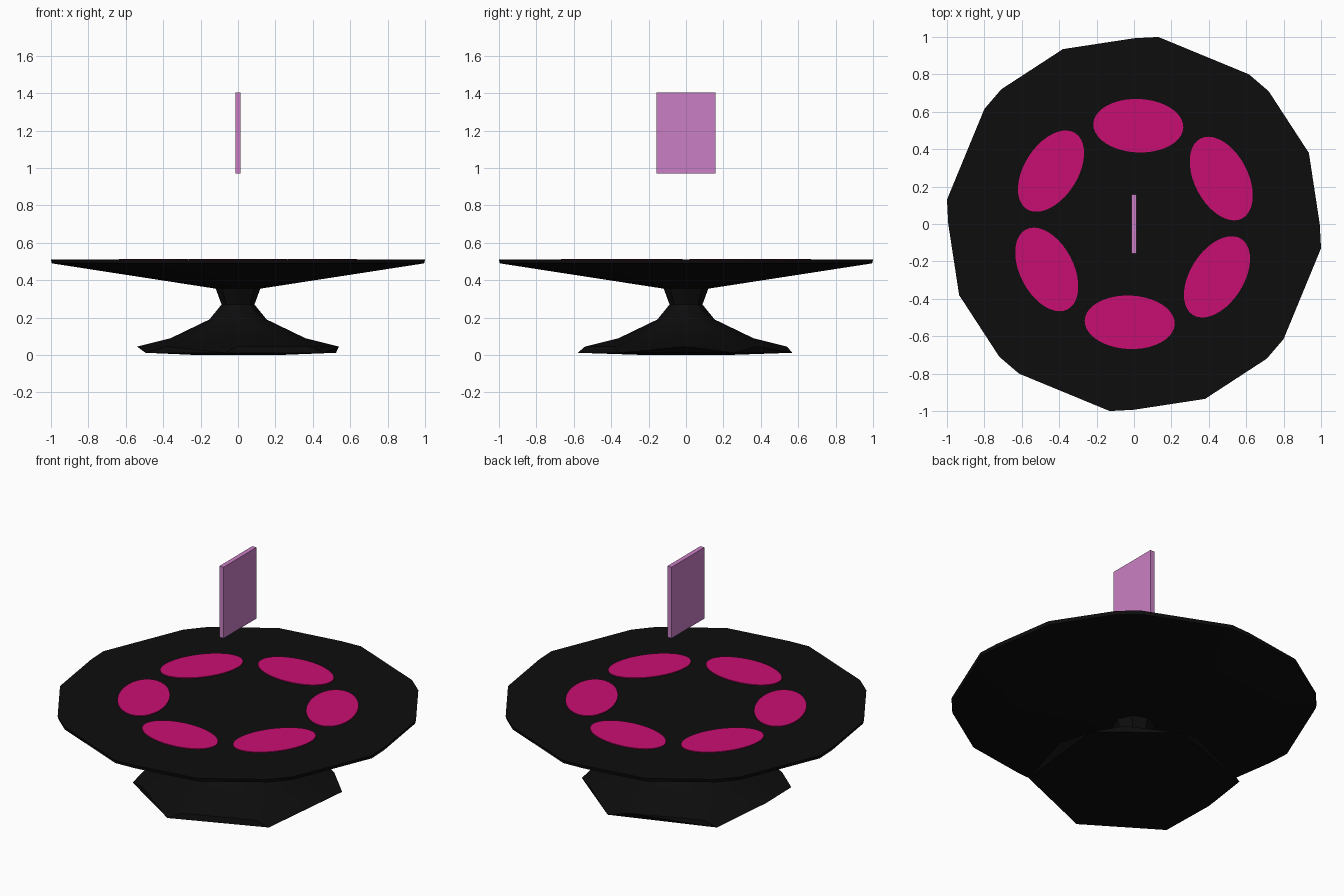
import bpy, bmesh, math
from mathutils import Matrix, Vector

if "Cube" in bpy.data.objects:
    bpy.data.objects.remove(bpy.data.objects["Cube"])


def material(name, rgb):
    m = bpy.data.materials.new(name)
    m.diffuse_color = (*rgb, 1)
    m.use_nodes = True
    m.node_tree.nodes["Principled BSDF"].inputs["Base Color"].default_value = m.diffuse_color
    return m


BLACK = material("black", (0.004, 0.004, 0.004))
PINK = material("hot pink", (0.584, 0.0045, 0.168))
LILAC = material("lilac", (0.59, 0.213, 0.555))


def finish(name, bm, mat, smooth=False):
    bmesh.ops.recalc_face_normals(bm, faces=bm.faces)
    me = bpy.data.meshes.new(name)
    bm.to_mesh(me)
    bm.free()
    ob = bpy.data.objects.new(name, me)
    bpy.context.collection.objects.link(ob)
    me.materials.append(mat)
    if smooth:
        bpy.ops.object.select_all(action='DESELECT')
        ob.select_set(True)
        bpy.context.view_layer.objects.active = ob
        bpy.ops.object.shade_smooth_by_angle(angle=math.radians(30))
    return ob


def ring(r, z, angles):
    return [Vector((r * math.cos(math.radians(a)), r * math.sin(math.radians(a)), z))
            for a in angles]


def hull(name, points, mat):
    bm = bmesh.new()
    vs = [bm.verts.new(p) for p in points]
    res = bmesh.ops.convex_hull(bm, input=vs)
    loose = [v for v in bm.verts if not v.link_faces]
    bmesh.ops.delete(bm, geom=loose, context='VERTS')
    bmesh.ops.dissolve_limit(bm, angle_limit=0.005, verts=bm.verts, edges=bm.edges)
    return finish(name, bm, mat, True)


OCT = [k * 45 for k in range(8)]

# table top: irregular rim repeated in four quarters, tapering to the neck
quarter = [(0.13, 1.0), (0.0, 0.993), (-0.38, 0.935), (-0.71, 0.72), (-0.80, 0.615)]
outline = [Matrix.Rotation(k * math.pi / 2, 2) @ Vector(p) for k in range(4) for p in quarter]
pts = [Vector((p.x, p.y, 0.51)) for p in outline]
pts += [Vector((p.x * 0.995, p.y * 0.995, 0.49)) for p in outline]
pts += ring(0.565, 0.445, OCT) + ring(0.12, 0.355, OCT)
hull("table_top", pts, BLACK)

# pedestal: eight-sided waist flaring down to the foot
bm = bmesh.new()
profile = [(0.12, 0.357), (0.088, 0.27), (0.153, 0.19), (0.36, 0.09), (0.54, 0.045)]
rows = [[bm.verts.new(p) for p in ring(r, z, OCT)] for r, z in profile]
for a, b in zip(rows, rows[1:]):
    for i in range(8):
        j = (i + 1) % 8
        bm.faces.new((a[i], a[j], b[j], b[i]))
finish("pedestal", bm, BLACK, True)

# foot slab with an uneven six-sided bottom edge
hull("foot", ring(0.54, 0.045, OCT)
     + ring(0.583, 0.012, [26, 77, 142, 212, 263, 322])
     + ring(0.22, 0.0, OCT), BLACK)

# six oval place mats
for k in range(6):
    bm = bmesh.new()
    bmesh.ops.create_cone(bm, cap_ends=True, segments=40, radius1=1, radius2=1, depth=1)
    turn = Matrix.Rotation(math.radians(27.5 + 60 * k), 4, 'Z')
    bm.transform(turn @ Matrix.Translation((0.526, 0, 0.511))
                 @ Matrix.Diagonal((0.143, 0.241, 0.006, 1)))
    finish(f"place_mat_{k + 1}", bm, PINK)

# upright floating panel
bm = bmesh.new()
bmesh.ops.create_cube(bm, size=1)
bm.transform(Matrix.Translation((0, 0, 1.187)) @ Matrix.Diagonal((0.028, 0.316, 0.434, 1)))
finish("floating_panel", bm, LILAC)
